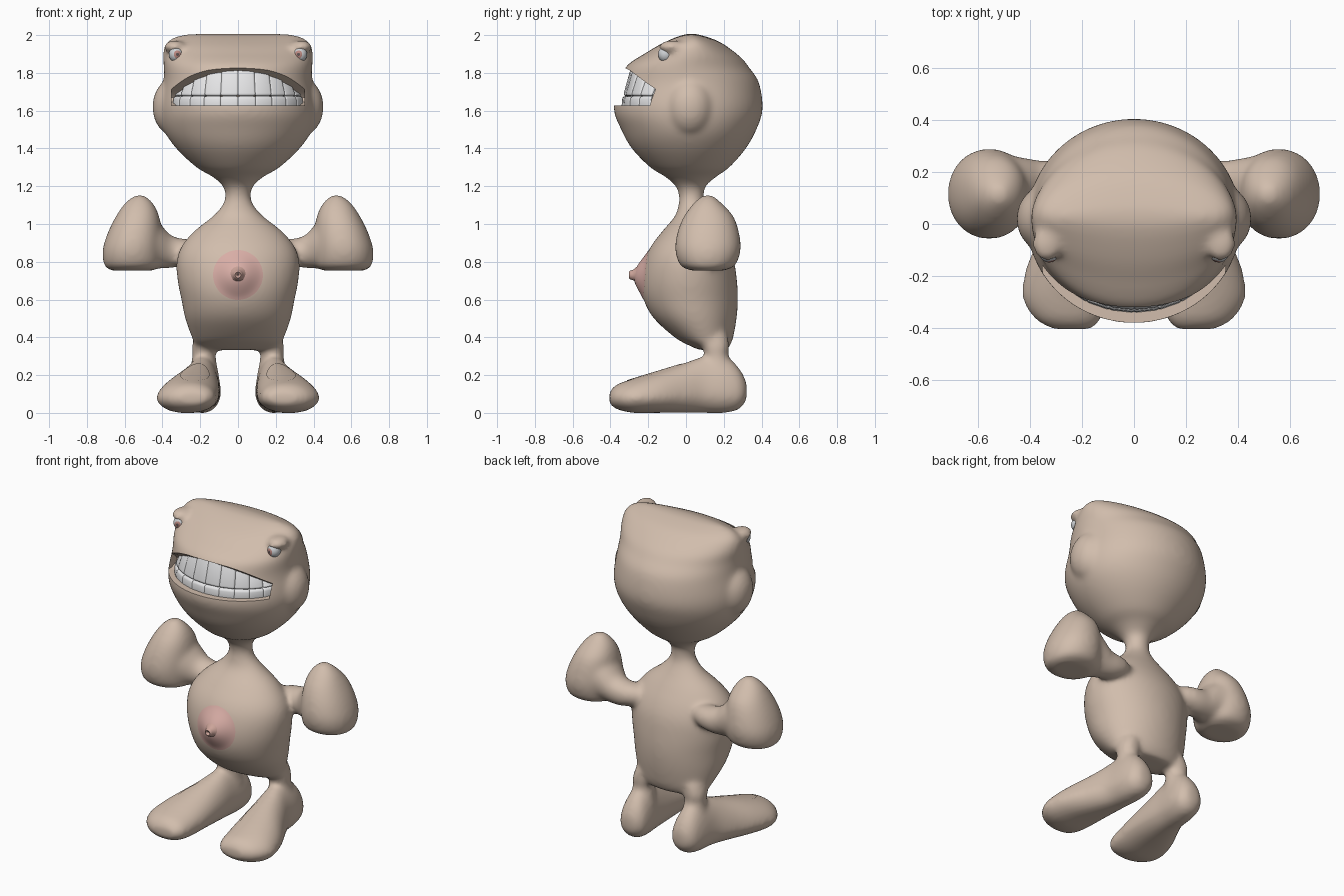
import bpy, bmesh, math
from mathutils import Vector, Matrix
from mathutils.bvhtree import BVHTree

if "Cube" in bpy.data.objects:
    bpy.data.objects.remove(bpy.data.objects["Cube"])


def material(name, rgb):
    m = bpy.data.materials.new(name)
    m.diffuse_color = (*rgb, 1)
    m.use_nodes = True
    m.node_tree.nodes["Principled BSDF"].inputs["Base Color"].default_value = m.diffuse_color
    return m


SKIN = material("tan skin", (0.64, 0.51, 0.415))
PINK = material("pink patch", (0.69, 0.42, 0.38))
NUB = material("dusky pink", (0.60, 0.37, 0.32))
TOOTH = material("tooth white", (0.80, 0.80, 0.81))
EYE = material("eye white", (0.62, 0.64, 0.66))
IRIS = material("red brown iris", (0.50, 0.25, 0.22))
PUPIL = material("dark pupil", (0.12, 0.09, 0.09))


def finish(name, bm, mats, angle=40):
    bmesh.ops.recalc_face_normals(bm, faces=bm.faces)
    me = bpy.data.meshes.new(name)
    bm.to_mesh(me)
    bm.free()
    for m in mats:
        me.materials.append(m)
    ob = bpy.data.objects.new(name, me)
    bpy.context.collection.objects.link(ob)
    smooth(ob, angle)
    return ob


def smooth(ob, angle=40):
    bpy.ops.object.select_all(action='DESELECT')
    ob.select_set(True)
    bpy.context.view_layer.objects.active = ob
    bpy.ops.object.shade_smooth_by_angle(angle=math.radians(angle))


def apply(ob, kind, **props):
    mod = ob.modifiers.new(kind, kind)
    for k, v in props.items():
        setattr(mod, k, v)
    bpy.context.view_layer.objects.active = ob
    bpy.ops.object.modifier_apply(modifier=mod.name)


def spline(rows, steps=5):
    """Catmull-Rom through rows of ring parameters."""
    out = []
    for i in range(len(rows) - 1):
        a, b, c, d = (rows[max(0, min(len(rows) - 1, i + k))] for k in (-1, 0, 1, 2))
        for s in range(steps):
            t = s / steps
            out.append([0.5 * (2*q + (r - p)*t + (2*p - 5*q + 4*r - w)*t*t + (3*q - p - 3*r + w)*t**3)
                        for p, q, r, w in zip(a, b, c, d)])
    return out + [rows[-1]]


def loft(bm, rows, place, power=2.0, n=56):
    """Rows are (t, centre u, half width u, v low, v high)."""
    rings = []
    for t, c, h, lo, hi in spline(rows):
        ring = []
        for k in range(n):
            a = 2 * math.pi * k / n
            u, v = (math.copysign(abs(f) ** (2 / power), f) for f in (math.cos(a), math.sin(a)))
            ring.append(bm.verts.new(place(t, c + h * u, (lo + hi) / 2 + (hi - lo) / 2 * v)))
        rings.append(ring)
    faces = [bm.faces.new(rings[0]), bm.faces.new(rings[-1])]
    for r0, r1 in zip(rings, rings[1:]):
        for k in range(n):
            faces.append(bm.faces.new((r0[k], r0[(k+1) % n], r1[(k+1) % n], r1[k])))
    bmesh.ops.recalc_face_normals(bm, faces=faces)


def blob(bm, centre, radii):
    bmesh.ops.create_uvsphere(bm, u_segments=32, v_segments=16, radius=1,
                              matrix=Matrix.Translation(centre) @ Matrix.Diagonal((*radii, 1)))


# Skin: torso and head as one loft (z, half width, front, back)
TORSO = [(.333, .16, .07, .22), (.36, .225, .01, .235), (.40, .245, -.06, .25), (.50, .28, -.17, .268),
         (.60, .30, -.225, .275), (.70, .32, -.238, .27), (.80, .325, -.222, .255), (.88, .30, -.187, .225),
         (.96, .235, -.127, .18), (1.04, .135, -.06, .13), (1.10, .083, -.04, .10), (1.15, .067, -.038, .095)]
HEAD = [(1.20, .08, -.055, .105), (1.25, .135, -.11, .16), (1.30, .22, -.19, .23), (1.40, .327, -.287, .317),
        (1.50, .393, -.343, .373), (1.61, .413, -.383, .406), (1.75, .393, -.352, .386), (1.83, .393, -.32, .333),
        (1.87, .397, -.272, .303), (1.90, .397, -.222, .27), (1.94, .39, -.157, .217), (1.97, .368, -.097, .167),
        (1.994, .325, -.04, .10), (2.007, .25, .005, .05)]
FOOT = [(.322, .18, .04, .07, .16), (.283, .18, .08, .02, .235), (.21, .185, .095, 0, .30), (.10, .195, .10, 0, .30),
        (0, .215, .12, 0, .268), (-.15, .25, .15, 0, .221), (-.28, .265, .152, 0, .181),
        (-.367, .25, .12, .02, .15), (-.406, .235, .07, .05, .11)]
LEG = [(.20, .18, .08, .10, .26), (.30, .18, .063, .10, .225), (.35, .178, .068, .085, .23), (.42, .165, .06, .08, .22)]
HAND = [(.753, .56, .11, .03, .20), (.78, .56, .148, -.03, .26), (.86, .56, .157, -.057, .289),
        (.95, .548, .143, -.047, .282), (1.04, .532, .115, -.012, .252), (1.11, .524, .075, .04, .19),
        (1.154, .52, .025, .09, .14)]
ARM = [(.18, .15, .05, .80, .90), (.25, .16, .075, .785, .92), (.31, .162, .083, .772, .925), (.36, .155, .09, .767, .945),
       (.42, .137, .118, .765, 1.01), (.48, .12, .145, .762, 1.07)]

bm = bmesh.new()
loft(bm, [(z, 0, w, f, b) for z, w, f, b in TORSO + HEAD], lambda t, u, v: (u, v, t))
for s in (-1, 1):
    # feet narrow towards the instep
    loft(bm, FOOT, lambda t, u, v: (s * (.18 + (u - .18) * (1.07 - 1.6 * max(v - .08, 0))), t, v), 2.2)
    loft(bm, LEG, lambda t, u, v: (s * u, v, t))
    loft(bm, HAND, lambda t, u, v: (s * u, v, t), 2.1)
    loft(bm, ARM, lambda t, u, v: (s * t, u, v))
    blob(bm, (s * .335, .02, 1.62), (.119, .13, .155))   # cheek bump
    blob(bm, (s * .335, -.075, 1.938), (.058, .07, .036))  # brow over the eye
body = finish("body_skin", bm, [SKIN])
apply(body, 'REMESH', mode='VOXEL', voxel_size=0.013)
apply(body, 'SMOOTH', factor=0.5, iterations=18)

# Mouth opening: wedge profile cut across the head
MOUTH = [(-.6, 1.625), (-.16, 1.628), (-.115, 1.645), (-.108, 1.67), (-.125, 1.69), (-.2, 1.74),
         (-.30, 1.815), (-.36, 1.845), (-.6, 1.93)]
bm = bmesh.new()
face = bm.faces.new([bm.verts.new((-.352, y, z)) for y, z in MOUTH])
ext = bmesh.ops.extrude_face_region(bm, geom=[face])
bmesh.ops.translate(bm, vec=(.704, 0, 0), verts=[v for v in ext['geom'] if isinstance(v, bmesh.types.BMVert)])
cutter = finish("mouth_cutter", bm, [SKIN])
apply(body, 'BOOLEAN', operation='DIFFERENCE', object=cutter, solver='EXACT')
bpy.data.objects.remove(cutter)
smooth(body, 45)


# Teeth: rounded blocks along the jaw arc
def teeth(name, count, bottom, top, lean_bottom, lean_top):
    bm = bmesh.new()
    span = math.radians(77)

    def arc(a, k):
        return .352 * (.35 + .65 * k) * math.sin(a), -.05 - .285 * k * math.cos(a)
    for i in range(count):
        one = bmesh.new()
        bmesh.ops.create_cube(one, size=2)
        mid = -span + 2 * span * (i + .5) / count
        for v in one.verts:
            up = v.co.z > 0
            k = (lean_top if up else lean_bottom) - (0 if v.co.y < 0 else .22)
            x, y = arc(mid + v.co.x * span / count * 1.1, k)
            v.co = (x, y, top(arc(mid, lean_top)[1]) if up else bottom)
        bmesh.ops.bevel(one, geom=one.edges[:], offset=.015, segments=3, profile=.5, affect='EDGES')
        tmp = bpy.data.meshes.new("tmp")
        one.to_mesh(tmp)
        one.free()
        bm.from_mesh(tmp)
        bpy.data.meshes.remove(tmp)
    return finish(name, bm, [TOOTH], 50)


teeth("upper_teeth", 10, 1.678, lambda y: 1.705 + (-.11 - y) * .70, 1.0, .85)
teeth("lower_teeth", 10, 1.612, lambda y: 1.677, 1.03, 1.01)

# Eyes: pole faces the front, iris and pupil by angle from the pole
for s, side in ((-1, "left"), (1, "right")):
    bm = bmesh.new()
    bmesh.ops.create_uvsphere(bm, u_segments=32, v_segments=30, radius=1)
    for f in bm.faces:
        a = f.calc_center_median().normalized().angle(Vector((0, 0, 1)))
        f.material_index = 2 if a < .2 else 1 if a < .5 else 0
    turn = Matrix.Rotation(math.radians(-12 * s), 4, 'Z') @ Matrix.Rotation(math.radians(90), 4, 'X')
    bm.transform(Matrix.Translation((s * .328, -.108, 1.898)) @ Matrix.Diagonal((.038, .04, .042, 1)) @ turn)
    finish(side + "_eye", bm, [EYE, IRIS, PUPIL])

# Surface patches: polar discs projected on the skin
skin_bm = bmesh.new()
skin_bm.from_mesh(body.data)
tree = BVHTree.FromBMesh(skin_bm)
skin_bm.free()


def patch(name, centre, u, v, direction, mat, bulge, rings=12, n=48):
    bm = bmesh.new()
    d = Vector(direction)
    rows = []
    for j in range(rings + 1):
        r = max(j / rings, .02)
        row = []
        for k in range(n):
            a = 2 * math.pi * k / n
            p = Vector(centre) + r * (math.cos(a) * Vector(u) + math.sin(a) * Vector(v))
            hit = tree.ray_cast(p, d)[0] or p
            row.append(bm.verts.new(hit - d * (.003 + bulge * (1 - r * r) ** 2)))
        rows.append(row)
    bm.faces.new(rows[0])
    for r0, r1 in zip(rows, rows[1:]):
        for k in range(n):
            bm.faces.new((r0[k], r0[(k+1) % n], r1[(k+1) % n], r1[k]))
    tip = rows[0][0].co.y
    finish(name, bm, [mat])
    return tip


tip = patch("belly_patch", (0, -1, .73), (.132, 0, 0), (0, 0, .132), (0, 1, 0), PINK, .038)
for s, side in ((-1, "left"), (1, "right")):
    patch(side + "_foot_patch", (s * .228, -.17, .31), (.075, 0, 0), (s * -.02, .15, 0), (0, 0, -1), SKIN, 0)

# Nub in the middle of the patch: small lathe with a dimple
bm = bmesh.new()
PROFILE = [(.045, .014), (.030, 0), (.025, -.014), (.022, -.022), (.016, -.027), (.009, -.022), (.004, -.012)]
rows = [[bm.verts.new((r * math.cos(k * math.pi / 12), tip + y, .73 + r * math.sin(k * math.pi / 12)))
         for k in range(24)] for r, y in PROFILE]
bm.faces.new(rows[-1])
for r0, r1 in zip(rows, rows[1:]):
    for k in range(24):
        bm.faces.new((r0[k], r0[(k+1) % 24], r1[(k+1) % 24], r1[k]))
finish("belly_nub", bm, [NUB])
